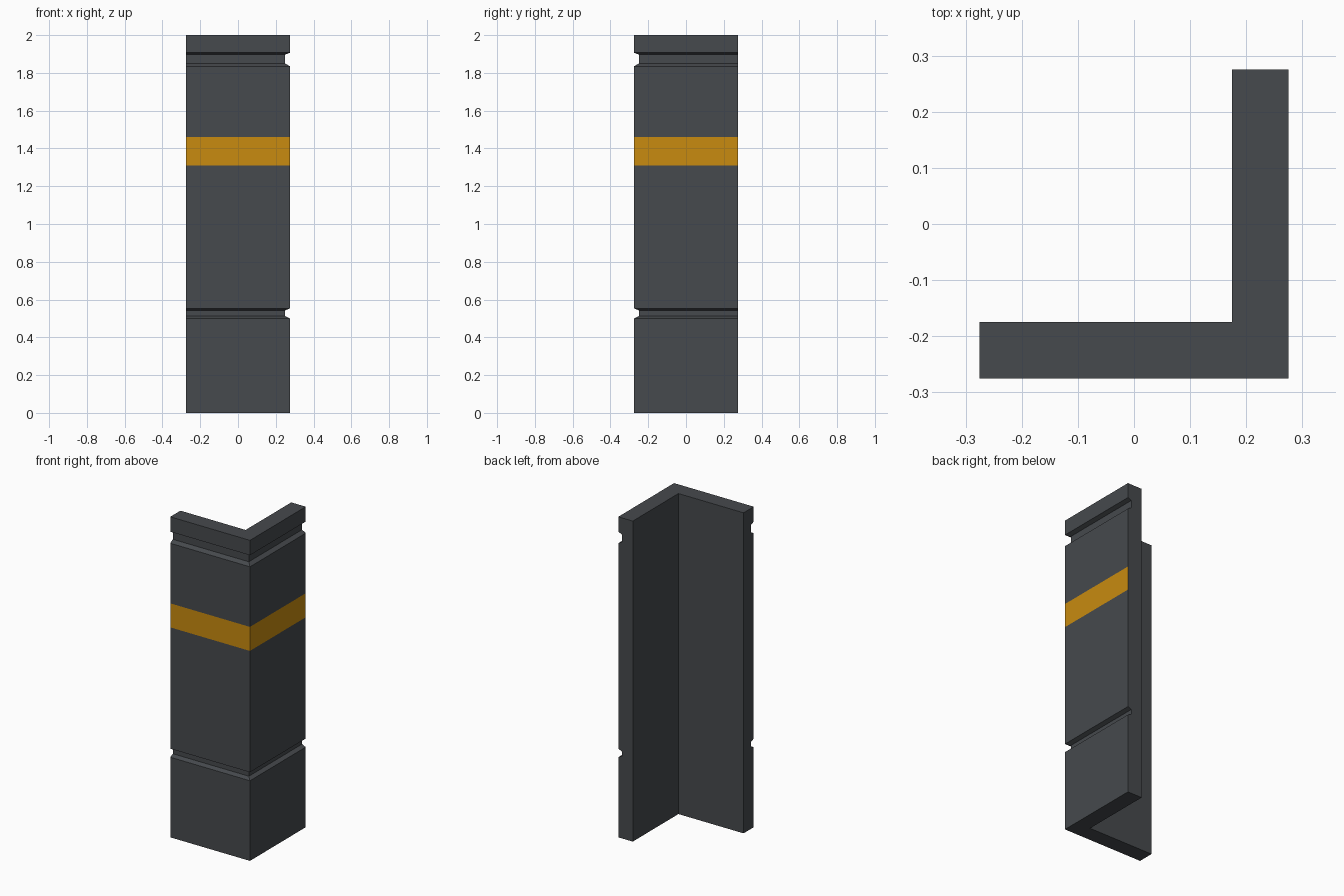
import bpy, bmesh

if "Cube" in bpy.data.objects:
    bpy.data.objects.remove(bpy.data.objects["Cube"])

H, T = 0.275, 0.10            # half width, wall thickness
STRIPE = (1.31, 1.46)

# Levels: (height, inset of the two outer faces) - grooves have sloped lips
LEVELS = [(0, 0), (0.50, 0), (0.512, 0.025), (0.543, 0.025), (0.553, 0),
          (STRIPE[0], 0), (STRIPE[1], 0),
          (1.835, 0), (1.85, 0.025), (1.897, 0.025), (1.907, 0), (2.0, 0)]


def material(name, rgb):
    m = bpy.data.materials.new(name)
    m.diffuse_color = (*rgb, 1)
    m.use_nodes = True
    m.node_tree.nodes["Principled BSDF"].inputs["Base Color"].default_value = m.diffuse_color
    return m


def l_profile(d):
    """L-shaped outline, outer faces (-y and +x) moved in by d."""
    o, i = H - d, H - T
    return [(-H, -o), (o, -o), (o, H), (i, H), (i, -i), (-H, -i)]


# Corner pillar: stacked L outlines bridged into a solid
bm = bmesh.new()
rings = [[bm.verts.new((x, y, z)) for x, y in l_profile(d)] for z, d in LEVELS]
for a, b in zip(rings, rings[1:]):
    for k in range(6):
        n = (k + 1) % 6
        bm.faces.new((a[k], a[n], b[n], b[k]))
bm.faces.new(rings[0][::-1])
bm.faces.new(rings[-1])
bm.normal_update()

# Painted stripe on the two outer faces only
for f in bm.faces:
    z = f.calc_center_median().z
    outer = all(v.co.y < -H + 0.001 for v in f.verts) or all(v.co.x > H - 0.001 for v in f.verts)
    if STRIPE[0] < z < STRIPE[1] and outer:
        f.material_index = 1

# Merge the flat inner and end faces into single faces
bmesh.ops.dissolve_limit(bm, angle_limit=0.01, verts=bm.verts[:], edges=bm.edges[:],
                         delimit={'MATERIAL'})
bmesh.ops.recalc_face_normals(bm, faces=bm.faces[:])

me = bpy.data.meshes.new("corner_pillar")
bm.to_mesh(me)
bm.free()
me.materials.append(material("dark grey", (0.061, 0.067, 0.074)))
me.materials.append(material("amber stripe", (0.578, 0.258, 0.005)))
bpy.context.collection.objects.link(bpy.data.objects.new("corner_pillar", me))
